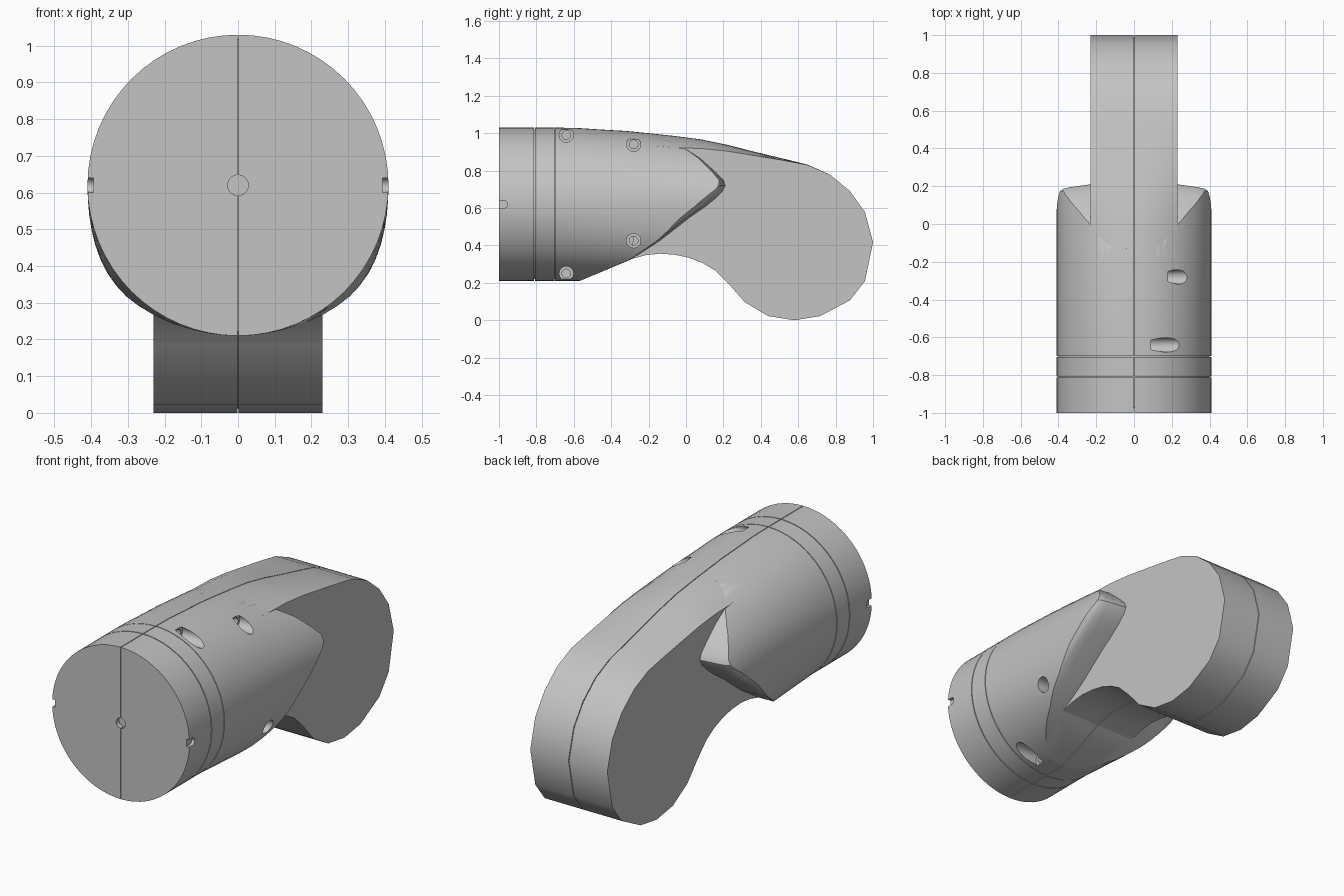
import bpy, bmesh, math
from mathutils import Vector, Matrix

cube = bpy.data.objects.get("Cube")
if cube:
    bpy.data.objects.remove(cube, do_unlink=True)

R, MID, HALF = 0.41, 0.62, 0.23   # barrel radius, axis height, hook half width

grey = bpy.data.materials.new("light grey")
grey.use_nodes = True
grey.diffuse_color = (0.55, 0.55, 0.55, 1)
grey.node_tree.nodes["Principled BSDF"].inputs["Base Color"].default_value = grey.diffuse_color


def make_object(name, bm):
    bmesh.ops.recalc_face_normals(bm, faces=bm.faces)
    mesh = bpy.data.meshes.new(name)
    bm.to_mesh(mesh)
    bm.free()
    obj = bpy.data.objects.new(name, mesh)
    bpy.context.collection.objects.link(obj)
    mesh.materials.append(grey)
    return obj


def loft(name, rings):
    """Skin a list of equal-length closed rings and cap both ends."""
    bm = bmesh.new()
    loops = [[bm.verts.new(p) for p in ring] for ring in rings]
    n = len(loops[0])
    for a, b in zip(loops, loops[1:]):
        for i in range(n):
            j = (i + 1) % n
            bm.faces.new((a[i], a[j], b[j], b[i]))
    bm.faces.new(loops[0])
    bm.faces.new(loops[-1])
    return make_object(name, bm)


def rod(name, axis, start, end, radius, y=0, z=MID):
    """Cylinder along x or y, used as a cutter."""
    bm = bmesh.new()
    rot = Matrix.Rotation(math.pi / 2, 4, 'Y' if axis == 'x' else 'X')
    mid = (start + end) / 2
    place = Matrix.Translation((mid, y, z) if axis == 'x' else (0, mid, z))
    bmesh.ops.create_cone(bm, cap_ends=True, segments=24, radius1=radius,
                          radius2=radius, depth=abs(end - start), matrix=place @ rot)
    return make_object(name, bm)


def box(name, size, centre):
    bm = bmesh.new()
    bmesh.ops.create_cube(bm, size=1, matrix=Matrix.Translation(centre) @ Matrix.Diagonal((*size, 1)))
    return make_object(name, bm)


def boolean(obj, cutter, operation='DIFFERENCE'):
    mod = obj.modifiers.new("cut", 'BOOLEAN')
    mod.operation, mod.object, mod.solver = operation, cutter, 'EXACT'
    graph = bpy.context.evaluated_depsgraph_get()
    mesh = bpy.data.meshes.new_from_object(obj.evaluated_get(graph))
    obj.modifiers.clear()
    obj.data = mesh
    bpy.data.objects.remove(cutter, do_unlink=True)


# Ridge and underside of the side outline, as (y, z)
ridge = [(-0.7, 1.03), (-0.58, 1.028), (-0.46, 1.02), (-0.32, 1.012), (-0.2, 1.0),
         (-0.06, 0.985), (0.08, 0.967), (0.22, 0.938), (0.37, 0.9), (0.52, 0.864), (0.65, 0.832)]
heel = [(0.77, 0.778), (0.877, 0.69), (0.957, 0.578), (1.0, 0.417), (0.957, 0.21),
        (0.877, 0.107), (0.717, 0.022), (0.58, 0.0), (0.44, 0.022), (0.315, 0.096),
        (0.235, 0.187), (0.155, 0.267), (0.09, 0.305), (0.02, 0.333), (-0.06, 0.35),
        (-0.14, 0.356), (-0.22, 0.347), (-0.3, 0.325)]


def ridge_height(y):
    for (y0, z0), (y1, z1) in zip(ridge, ridge[1:]):
        if y <= y1:
            return z0 + (z1 - z0) * max(0, (y - y0) / (y1 - y0))
    return ridge[-1][1]


def circle(y, r, n=64):
    return [Vector((r * math.cos(a), y, MID + r * math.sin(a)))
            for a in (2 * math.pi * i / n for i in range(n))]


def barrel_section(y):
    """Round section: flattened above to follow the ridge, fuller below."""
    ring = circle(y, R)
    fullness = min(1, max(0, (y + 0.7) / 0.45))
    for p in ring:
        if p.z > MID:
            p.z = MID + (p.z - MID) * (ridge_height(y) - MID) / R
        else:
            a = math.atan2(p.z - MID, p.x)
            k = 1 + 0.055 * fullness * math.sin(2 * a) ** 2
            p.x, p.z = p.x * k, MID + (p.z - MID) * k
    return ring


# Front collar with its two ring grooves
steps = [(-1, R), (-0.813, R), (-0.813, R - 0.01), (-0.808, R - 0.01), (-0.808, R),
         (-0.704, R), (-0.704, R - 0.01), (-0.69, R - 0.01)]
collar = loft("front_collar", [circle(y, r) for y, r in steps])

# Barrel, trimmed to the rounded cheeks on both sides
barrel = loft("barrel", [barrel_section(y) for y, z in ridge if y < 0.3])
tongue = [(-0.8, 1.2), (-0.8, 0.15), (-0.58, 0.205), (-0.3, 0.322), (-0.14, 0.425), (0.02, 0.55),
          (0.1, 0.605), (0.155, 0.65), (0.195, 0.69), (0.21, 0.72), (0.2, 0.75),
          (0.155, 0.795), (0.075, 0.866), (0.01, 0.908), (-0.06, 0.943), (-0.12, 0.975), (-0.18, 1.06),
          (-0.18, 1.2)]
layers = [(0.23, 1), (0.34, 0.98), (0.375, 0.97), (0.395, 0.95), (0.41, 0.915), (0.47, 0.8)]
layers = [(-x, k) for x, k in reversed(layers)] + layers
trim = loft("cheek_trim", [[(x, y if y < -0.5 else -0.58 + (y + 0.58) * k, z)
                            for y, z in tongue] for x, k in layers])
boolean(barrel, trim, 'INTERSECT')


# Hook: side outline swept across x, its crown fading out toward the heel
def crown_drop(x, y):
    fade = min(1, max(0, (0.68 - y) / 0.74))
    return fade * (ridge_height(y) - MID) / R * (R - math.sqrt(R * R - x * x))


ridge_back = [p for p in ridge if p[0] > -0.25]
columns = [HALF * (i / 6 - 1) for i in range(13)]
hook = loft("hook", [[(x, y, z - crown_drop(x, y)) for y, z in ridge_back]
                     + [(x, y, z) for y, z in heel] for x in columns])

# Stepped screw holes bored from the left side
for y, z, floor in ((-0.64, 0.99, 0.09), (-0.64, 0.25, 0.09),
                    (-0.28, 0.94, 0.18), (-0.28, 0.425, 0.25)):
    boolean(barrel, rod("bore", 'x', floor, 0.6, 0.038, y, z))
    boolean(barrel, rod("screw_bore", 'x', floor - 0.03, floor + 0.02, 0.023, y, z))

# Locating slots on both sides of the collar, and the centre hole
for side in (-1, 1):
    boolean(collar, rod("slot_end", 'x', side * 0.393, side * 0.5, 0.02, -0.975))
    boolean(collar, box("slot", (0.107, 0.05, 0.04), (side * 0.4465, -1.0, MID)))
boolean(collar, rod("centre_hole", 'y', -1.1, -0.975, 0.028))

# Centre seam splitting the shell into halves, backed by a thin inner web
for part in (collar, barrel, hook):
    boolean(part, box("seam", (0.004, 3, 3), (0, 0, 0.5)))
depth = 0.012
outline = [(-0.975, MID - R + depth), (-0.975, MID + R - depth)]
outline += [(y, z - depth) for y, z in ridge]
for y, z in heel:
    inward = (Vector((0.62, 0.42)) - Vector((y, z))).normalized() * depth
    outline.append((y + inward.x, z + inward.y) if y > 0.4 else (y + depth * 0.6, z + depth))
outline.append((-0.58, MID - R + depth))
web = loft("inner_web", [[(x, y, z) for y, z in outline] for x in (-0.03, 0.03)])

# Smooth shading with crisp edges
for part in (collar, barrel, hook, web):
    bpy.ops.object.select_all(action='DESELECT')
    part.select_set(True)
    bpy.context.view_layer.objects.active = part
    bpy.ops.object.shade_smooth_by_angle(angle=math.radians(30))
